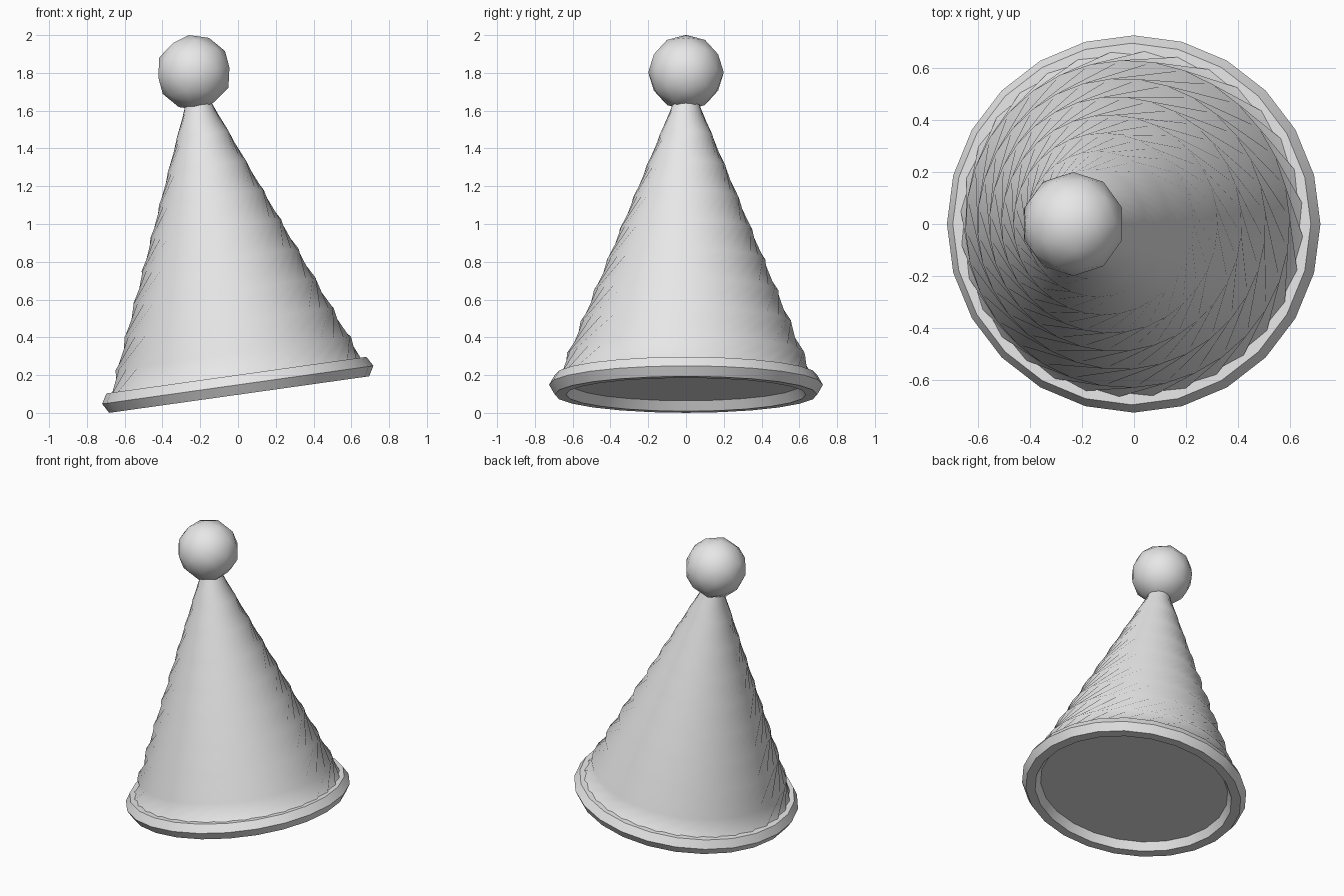
import bpy, bmesh
from math import sin, cos, pi, radians
from mathutils import Matrix, Vector

cube = bpy.data.objects.get("Cube")
if cube:
    bpy.data.objects.remove(cube, do_unlink=True)

# Single light grey material
grey = bpy.data.materials.new("light_grey")
grey.use_nodes = True
grey.diffuse_color = (0.8, 0.8, 0.8, 1)
grey.node_tree.nodes["Principled BSDF"].inputs["Base Color"].default_value = grey.diffuse_color

# The whole hat leans to one side about its base
LEAN = Matrix.Translation((0.006, 0, 0.097)) @ Matrix.Rotation(radians(-8), 4, 'Y')
RIM_HEIGHT = 0.052
TIP_HEIGHT = 1.722


def place(obj, name, height):
    obj.name = name
    obj.data.name = name
    obj.matrix_world = LEAN @ Matrix.Translation((0, 0, height))
    obj.data.materials.append(grey)


def twisted_cone(radius, height, sides, levels, total_twist):
    """Closed cone whose rings turn steadily towards the tip."""
    bm = bmesh.new()
    rings = []
    for k in range(levels):
        t = k / levels
        r = radius * (1 - t)
        angles = [2 * pi * i / sides + total_twist * t for i in range(sides)]
        rings.append([bm.verts.new((r * cos(a), r * sin(a), height * t)) for a in angles])
    tip = bm.verts.new((0, 0, height))
    for low, high in zip(rings, rings[1:]):
        for i in range(sides):
            j = (i + 1) % sides
            bm.faces.new((low[i], low[j], high[i]))
            bm.faces.new((low[j], high[j], high[i]))
    for i in range(sides):
        bm.faces.new((rings[-1][i], rings[-1][(i + 1) % sides], tip))
    for face in bm.faces:
        face.smooth = True
    # Flat base cap with a hard edge
    cap = bm.faces.new(rings[0][::-1])
    for edge in cap.edges:
        edge.smooth = False
    mesh = bpy.data.meshes.new("hat_cone")
    bm.to_mesh(mesh)
    bm.free()
    obj = bpy.data.objects.new("hat_cone", mesh)
    bpy.context.collection.objects.link(obj)
    return obj


# Twisted cone body
cone = twisted_cone(0.7, TIP_HEIGHT - RIM_HEIGHT, 32, 10, 2 * pi)
place(cone, "hat_cone", RIM_HEIGHT)

# Six-sided rim around the base
bpy.ops.mesh.primitive_torus_add(major_segments=24, minor_segments=6,
                                 major_radius=0.665, minor_radius=0.06)
rim = bpy.context.object
bpy.ops.object.shade_smooth_by_angle(angle=radians(30))
place(rim, "hat_rim", RIM_HEIGHT)

# Ball on the tip
bpy.ops.mesh.primitive_ico_sphere_add(subdivisions=2, radius=0.2)
ball = bpy.context.object
bpy.ops.object.shade_smooth()
place(ball, "tip_ball", TIP_HEIGHT)
